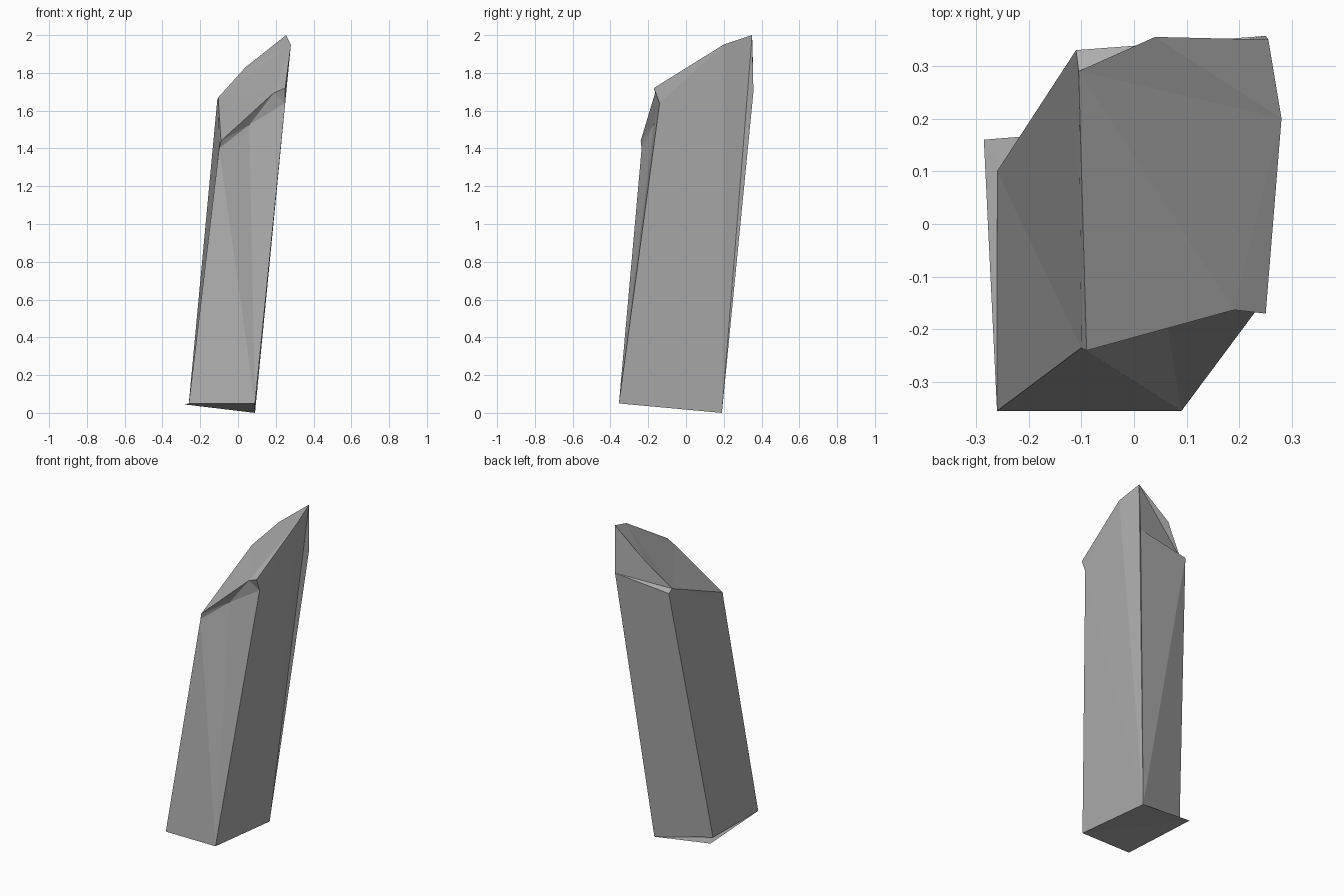
import bpy
import bmesh

cube = bpy.data.objects.get("Cube")
if cube:
    bpy.data.objects.remove(cube, do_unlink=True)

stone = bpy.data.materials.new("grey stone")
stone.use_nodes = True
grey = (0.42, 0.42, 0.42, 1)
stone.diffuse_color = grey
stone.node_tree.nodes["Principled BSDF"].inputs["Base Color"].default_value = grey

# Corners of the leaning shard, named by where they sit
corners = {
    # foot
    "foot_front_left": (-0.26, -0.355, 0.05),
    "foot_front_right": (0.09, -0.355, 0.05),
    "foot_back_right": (0.09, 0.19, 0),
    "foot_back_left": (-0.26, 0.10, 0.055),
    "sole_tip": (-0.285, 0.16, 0.045),
    # shoulder, where the column breaks off
    "shoulder_front_left": (-0.10, -0.235, 1.40),
    "shoulder_front": (0.06, -0.17, 1.525),
    "shoulder_front_right": (0.25, -0.14, 1.64),
    "shoulder_back_right": (0.25, 0.357, 1.70),
    "shoulder_back_left": (-0.11, 0.33, 1.655),
    # slanted cap
    "cap_front_left": (-0.09, -0.24, 1.44),
    "cap_front": (0.19, -0.163, 1.695),
    "cap_front_right": (0.25, -0.17, 1.72),
    "cap_right": (0.28, 0.20, 1.95),
    "peak": (0.255, 0.35, 2.0),
    "cap_back": (0.04, 0.355, 1.83),
    "cap_left": (-0.105, 0.29, 1.67),
}


def build(name, faces):
    """Make one object from faces given as lists of corner names."""
    bm = bmesh.new()
    verts = {}
    for face in faces:
        for key in face.split():
            if key not in verts:
                verts[key] = bm.verts.new(corners[key])
        bm.faces.new([verts[key] for key in face.split()])
    # split the bent faces cleanly
    bmesh.ops.triangulate(bm, faces=bm.faces[:], ngon_method="BEAUTY")
    mesh = bpy.data.meshes.new(name)
    bm.to_mesh(mesh)
    bm.free()
    mesh.materials.append(stone)
    obj = bpy.data.objects.new(name, mesh)
    bpy.context.collection.objects.link(obj)
    return obj


# Column, broken notch and slanted cap
build("stone_column", [
    "foot_front_left foot_front_right shoulder_front_right shoulder_front shoulder_front_left",
    "foot_front_right foot_back_right shoulder_back_right peak cap_right cap_front_right shoulder_front_right",
    "foot_back_right foot_back_left shoulder_back_left shoulder_back_right",
    "foot_back_left foot_front_left shoulder_front_left shoulder_back_left",
    "shoulder_front_left shoulder_front cap_front cap_front_left",
    "shoulder_front shoulder_front_right cap_front_right cap_front",
    "shoulder_back_right shoulder_back_left cap_left cap_back peak",
    "shoulder_back_left shoulder_front_left cap_front_left cap_left",
    "cap_front_left cap_front cap_front_right cap_right peak cap_back cap_left",
])

# Sole, jutting out a little at the back left
build("stone_sole", [
    "foot_front_left sole_tip foot_back_right foot_front_right",
])
